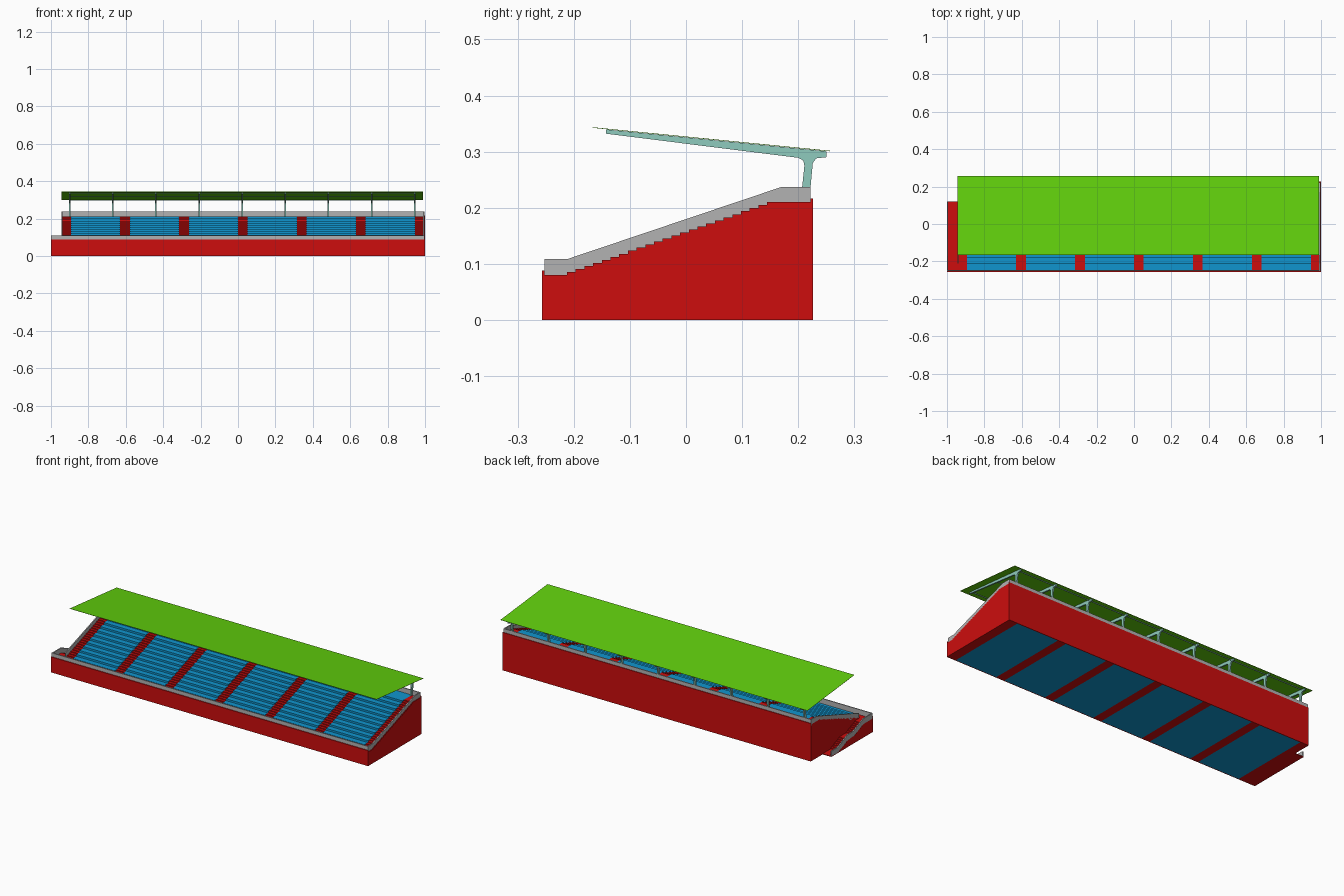
import bpy, bmesh

cube = bpy.data.objects.get("Cube")
if cube:
    bpy.data.objects.remove(cube)


def material(name, rgb):
    m = bpy.data.materials.new(name)
    m.use_nodes = True
    m.diffuse_color = (*rgb, 1)
    bsdf = next(n for n in m.node_tree.nodes if n.type == 'BSDF_PRINCIPLED')
    bsdf.inputs["Base Color"].default_value = (*rgb, 1)
    return m


RED = material("red_wall", (0.61, 0.004, 0.004))
BLUE = material("blue_seating", (0.005, 0.30, 0.62))
GREY = material("grey_rail", (0.45, 0.45, 0.45))
GREEN = material("green_roof", (0.122, 0.638, 0.004))
TEAL = material("pale_teal_steel", (0.275, 0.60, 0.51))


def prism(name, profile, x0, x1, mat):
    """Extrude a (y, z) outline along x."""
    bm = bmesh.new()
    face = bm.faces.new([bm.verts.new((x0, y, z)) for y, z in profile])
    out = bmesh.ops.extrude_face_region(bm, geom=[face])
    moved = [v for v in out["geom"] if isinstance(v, bmesh.types.BMVert)]
    bmesh.ops.translate(bm, verts=moved, vec=(x1 - x0, 0, 0))
    bmesh.ops.recalc_face_normals(bm, faces=bm.faces)
    me = bpy.data.meshes.new(name)
    bm.to_mesh(me)
    bm.free()
    me.materials.append(mat)
    ob = bpy.data.objects.new(name, me)
    bpy.context.collection.objects.link(ob)
    return ob


def box(name, x0, x1, y0, y1, z0, z1, mat):
    return prism(name, [(y0, z0), (y1, z0), (y1, z1), (y0, z1)], x0, x1, mat)


def flight(start, end, steps):
    """Points of a run of steps between two (y, z) points."""
    pts = []
    dy, dz = (end[0] - start[0]) / steps, (end[1] - start[1]) / steps
    for i in range(steps):
        y, z = start[0] + dy * i, start[1] + dz * i
        pts += [(y, z), (y, z + dz)]
    return pts + [end]


FRONT, BACK = -0.252, 0.222
LEFT, RIGHT = 1.0, -0.945
FOOT, HEAD = (-0.212, 0.08), (0.16, 0.21)


def terrace(steps):
    return ([(BACK, 0), (FRONT, 0), (FRONT, FOOT[1])]
            + flight(FOOT, HEAD, steps) + [(BACK, HEAD[1])])


# Alternating aisles and seating blocks
PITCH, AISLE = 0.315, 0.052
for i in range(7):
    x = RIGHT + PITCH * i
    end = LEFT if i == 6 else x + AISLE
    prism(f"aisle_{i + 1}", terrace(24), x, end, RED)
    if i < 6:
        prism(f"seating_block_{i + 1}", terrace(12), end, x + PITCH, BLUE)

# Front and back walls
box("front_wall", -1, LEFT, -0.257, FRONT, 0, 0.088, RED)
box("back_wall", RIGHT, LEFT, BACK, 0.226, 0, 0.216, RED)

# Rails around the terrace
T = 0.006
box("front_rail", -1, LEFT - 0.004, FRONT, FRONT + T, 0.08, 0.109, GREY)
box("back_rail", RIGHT, LEFT - 0.004, BACK - T, BACK, 0.208, 0.237, GREY)
slope_top = [(BACK, 0.237), (0.17, 0.237), (-0.21, 0.109)]
slope_base = [(-0.21, 0.075), (0.17, 0.2), (BACK, 0.2)]
prism("left_side_rail", slope_top + [(FRONT, 0.109), (FRONT, 0.075)] + slope_base,
      LEFT - 0.004 - T, LEFT - 0.004, GREY)
prism("right_side_rail", slope_top + slope_base, RIGHT, RIGHT + T, GREY)

# Access stair along the right side: two flights with a landing
upper, landing_a, landing_b, lower = (-0.17, 0.08), (-0.08, 0.042), (-0.03, 0.042), (0.06, 0.004)
prism("access_stair",
      [(0.12, 0), (FRONT, 0), (FRONT, 0.08)] + flight(upper, landing_a, 7)
      + flight(landing_b, lower, 7) + [(0.12, 0.004)], -1, RIGHT, RED)
walk = [(FRONT, 0.08), upper, landing_a, landing_b, lower, (0.12, 0.004)]
prism("access_stair_rail",
      [(y, z + 0.028) for y, z in walk] + [(y, z - 0.003) for y, z in reversed(walk)],
      -1, -1 + T, GREY)

# Roof frames: post with a cantilever arm
frame = [(0.204, 0.208), (0.222, 0.208), (0.222, 0.237), (0.226, 0.28), (0.232, 0.288),
         (0.250, 0.290), (0.250, 0.3005), (-0.143, 0.3395), (-0.143, 0.332),
         (0.200, 0.289), (0.209, 0.284), (0.211, 0.275)]
for i in range(9):
    x = -0.9 + 0.2306 * i
    prism(f"roof_frame_{i + 1}", frame, x - 0.004, x + 0.004, TEAL)

# Slim purlins under the roof
for i, (y, z) in enumerate([(-0.13, 0.335), (0.05, 0.317), (0.23, 0.298)]):
    box(f"purlin_{i + 1}", -0.9, 0.945, y, y + 0.004, z - 0.001, z + 0.002, TEAL)

# Thin sloping roof sheet
prism("roof_sheet", [(-0.167, 0.3425), (0.257, 0.3005), (0.257, 0.3015), (-0.167, 0.3435)],
      RIGHT, 0.99, GREEN)
